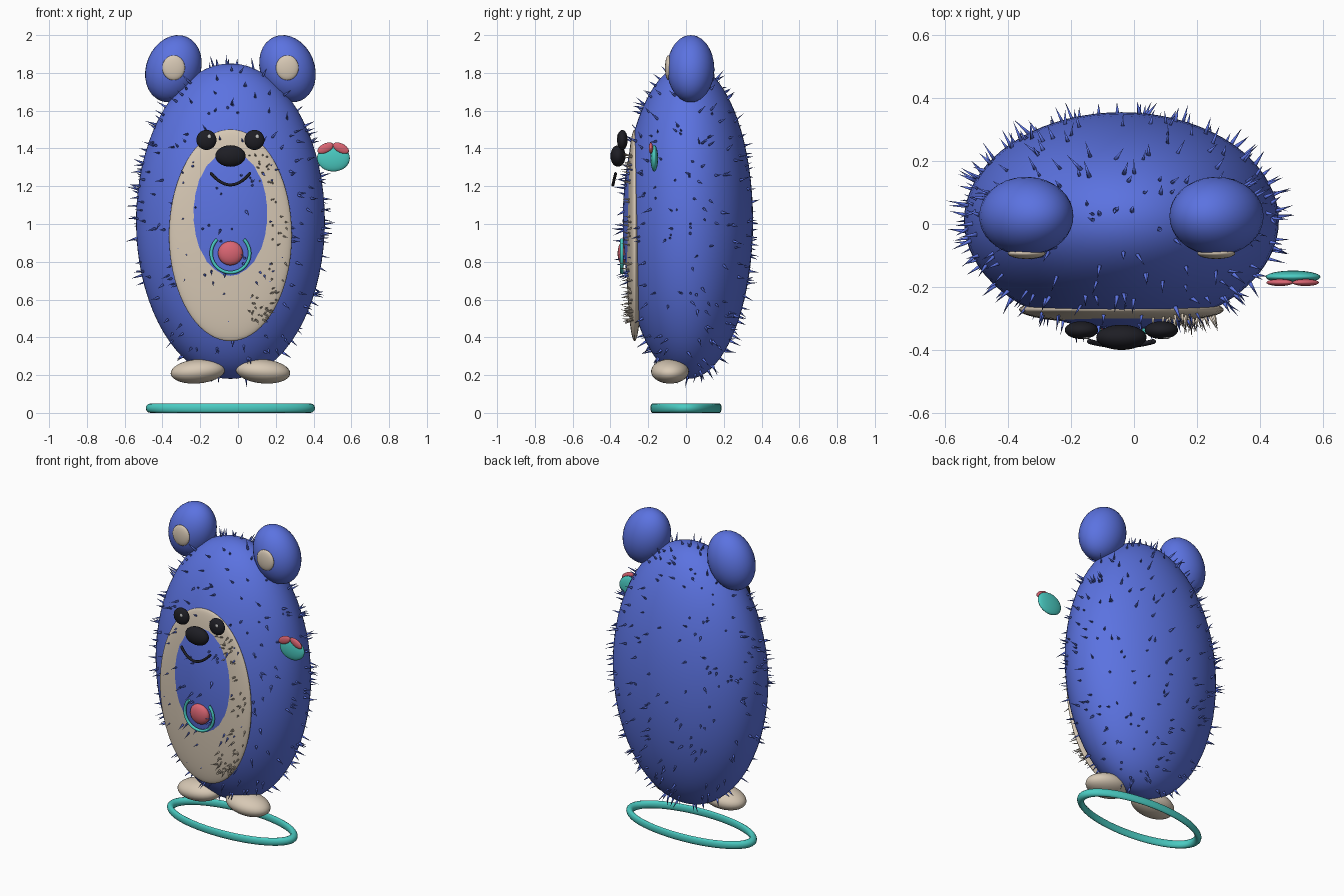
import bpy, bmesh, math, random
from mathutils import Vector, Matrix

if "Cube" in bpy.data.objects:
    bpy.data.objects.remove(bpy.data.objects["Cube"])

random.seed(7)
CX = -0.04                      # symmetry plane of the animal


def mat(name, r, g, b):
    m = bpy.data.materials.new(name)
    m.diffuse_color = (r, g, b, 1)
    m.use_nodes = True
    m.node_tree.nodes["Principled BSDF"].inputs["Base Color"].default_value = m.diffuse_color
    return m


BLUE = mat("blue fur", 0.105, 0.17, 0.75)
CREAM = mat("cream", 0.68, 0.58, 0.46)
BLACK = mat("black", 0.013, 0.013, 0.018)
TEAL = mat("teal", 0.07, 0.60, 0.54)
PINK = mat("pink", 0.70, 0.13, 0.17)
GREY = mat("eye glint grey", 0.55, 0.55, 0.55)


def finish(bm, name, material, smooth=True):
    me = bpy.data.meshes.new(name)
    bm.to_mesh(me)
    bm.free()
    for p in me.polygons:
        p.use_smooth = smooth
    me.materials.append(material)
    ob = bpy.data.objects.new(name, me)
    bpy.context.collection.objects.link(ob)
    return ob


def ellipsoid(name, center, radii, material, tilt=0, seg=32):
    """Sphere scaled to radii, tilted clockwise (seen from the front) in degrees."""
    bm = bmesh.new()
    bmesh.ops.create_uvsphere(bm, u_segments=seg, v_segments=seg // 2, radius=1)
    m = (Matrix.Translation(center) @ Matrix.Rotation(math.radians(tilt), 4, 'Y')
         @ Matrix.Diagonal((*radii, 1)))
    bmesh.ops.transform(bm, matrix=m, verts=bm.verts)
    return finish(bm, name, material)


def tube(name, points, radius, material):
    cu = bpy.data.curves.new(name, 'CURVE')
    cu.dimensions = '3D'
    cu.bevel_depth = radius
    cu.bevel_resolution = 3
    cu.use_fill_caps = True
    sp = cu.splines.new('POLY')
    sp.points.add(len(points) - 1)
    for p, co in zip(sp.points, points):
        p.co = (*co, 1)
    cu.materials.append(material)
    ob = bpy.data.objects.new(name, cu)
    bpy.context.collection.objects.link(ob)
    return ob


# Body and belly patch (the body bulges through the middle of the patch)
BODY_C, BODY_R = Vector((CX, 0.01, 1.015)), Vector((0.5, 0.345, 0.835))
BELLY_C, BELLY_R = Vector((CX, -0.272, 0.94)), Vector((0.325, 0.045, 0.56))
ellipsoid("body", BODY_C, BODY_R, BLUE, seg=72)
ellipsoid("belly_patch", BELLY_C, BELLY_R, CREAM, seg=72)

# Mirrored pairs: ears, eyes, feet
for s, side in ((-1, "left"), (1, "right")):
    ellipsoid(f"{side}_ear", (CX + s * 0.302, 0.025, 1.822), (0.144, 0.125, 0.183), BLUE, -s * 22)
    ellipsoid(f"{side}_inner_ear", (CX + s * 0.301, -0.093, 1.827), (0.06, 0.018, 0.066), CREAM)
    ellipsoid(f"{side}_eye", (CX + s * 0.127, -0.337, 1.445), (0.053, 0.028, 0.053), BLACK)
    ellipsoid(f"{side}_eye_glint", (CX + s * 0.127 + 0.015, -0.362, 1.463), (0.011, 0.004, 0.011), GREY, seg=12)
    ellipsoid(f"{side}_foot", (CX + s * 0.172, -0.085, 0.22), (0.145, 0.1, 0.064), CREAM, s * 5)

# Nose and smile
ellipsoid("nose", (CX, -0.36, 1.36), (0.08, 0.04, 0.057), BLACK)
smile = []
for i in range(17):
    t = -1 + i / 8
    smile.append((CX + 0.102 * t, -0.387 + 0.014 * t * t, 1.207 + 0.06 * t * t))
tube("smile", smile, 0.008, BLACK)
for p in (smile[0], smile[-1]):
    ellipsoid("smile_end", p, (0.008, 0.008, 0.008), BLACK, seg=10)

# Navel button and the open ring around it
ellipsoid("navel_button", (CX, -0.332, 0.845), (0.066, 0.03, 0.064), PINK)
arc = []
for i in range(37):
    a = math.radians(134 + i * 272 / 36)
    arc.append((CX + 0.102 * math.cos(a), -0.34, 0.845 + 0.102 * math.sin(a)))
tube("navel_ring", arc, 0.009, TEAL)

# Floating charm with two petals
ellipsoid("charm", (0.505, -0.168, 1.348), (0.087, 0.02, 0.07), TEAL)
for s in (-1, 1):
    ellipsoid("charm_petal", (0.504 + s * 0.041, -0.186, 1.402), (0.046, 0.011, 0.024), PINK, s * 27)

# Flattened hoop under the feet
bm = bmesh.new()
NU, NV = 64, 12
rings = []
for i in range(NU):
    a = 2 * math.pi * i / NU
    ring = []
    for j in range(NV):
        b = 2 * math.pi * j / NV
        r = 0.423 + 0.025 * math.cos(b)
        ring.append(bm.verts.new((CX + r * math.cos(a), 0.42 * r * math.sin(a),
                                  0.025 + 0.025 * math.sin(b))))
    rings.append(ring)
for i in range(NU):
    p, q = rings[i], rings[(i + 1) % NU]
    for j in range(NV):
        k = (j + 1) % NV
        bm.faces.new((p[j], q[j], q[k], p[k]))
finish(bm, "hoop", TEAL)


# Fur spikes: small cones scattered along the surface normals
def add_spike(bm, c, r, d, length, width):
    """Cone on the ellipsoid (c, r) in unit-sphere direction d."""
    base = Vector([c[k] + r[k] * d[k] for k in range(3)])
    n = Vector([d[k] / r[k] for k in range(3)]).normalized()
    jitter = Vector([random.gauss(0, 0.22) for _ in range(3)])
    n = (n + jitter).normalized()
    m = (Matrix.Translation(base + n * (length / 2 - 0.008))
         @ n.to_track_quat('Z', 'Y').to_matrix().to_4x4())
    bmesh.ops.create_cone(bm, cap_ends=True, segments=6, radius1=width, radius2=0,
                          depth=length, matrix=m)


bm = bmesh.new()
for _ in range(400):
    d = Vector([random.gauss(0, 1) for _ in range(3)]).normalized()
    add_spike(bm, BODY_C, BODY_R, d, random.uniform(0.04, 0.075), random.uniform(0.006, 0.009))
finish(bm, "fur_spikes", BLUE)

bm = bmesh.new()
spots = []
while len(spots) < 45:                       # scattered over the right half of the patch
    x, z = random.uniform(0.3, 0.95), random.uniform(-0.8, 0.85)
    if 0.45 < x * x + z * z < 0.95:
        spots.append((x, z))
for _ in range(28):                          # tuft near the bottom
    spots.append((random.uniform(0.28, 0.66), random.uniform(-0.82, -0.68)))
for x, z in spots:
    if x * x + z * z < 0.97:
        d = Vector((x, -math.sqrt(1 - x * x - z * z), z))
        add_spike(bm, BELLY_C, BELLY_R, d, random.uniform(0.035, 0.065), 0.006)
finish(bm, "belly_spikes", CREAM)
